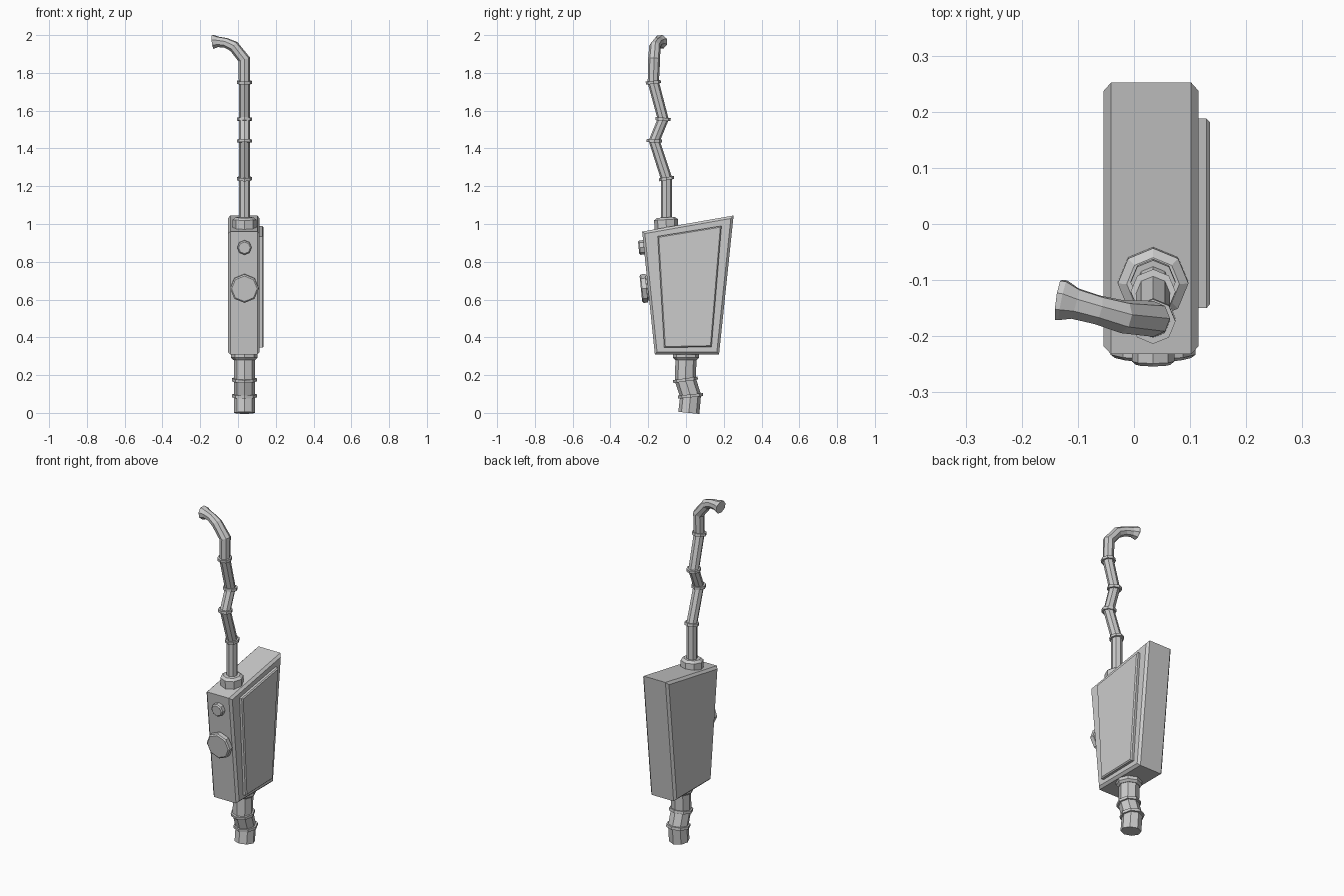
import bpy, bmesh, math
from mathutils import Vector

if "Cube" in bpy.data.objects:
    bpy.data.objects.remove(bpy.data.objects["Cube"])

CX = 0.034  # shared centre line of body and pipes


def finish(name, bm):
    bmesh.ops.recalc_face_normals(bm, faces=bm.faces[:])
    me = bpy.data.meshes.new(name)
    bm.to_mesh(me)
    bm.free()
    ob = bpy.data.objects.new(name, me)
    bpy.context.collection.objects.link(ob)
    return ob


def plate(name, profile, x0, x1, width, both):
    """Side profile (y, z) extruded along x, outline edges chamfered."""
    bm = bmesh.new()
    f = bm.faces.new([bm.verts.new((x0, y, z)) for y, z in profile])
    ext = bmesh.ops.extrude_face_region(bm, geom=[f])
    vs = [v for v in ext["geom"] if isinstance(v, bmesh.types.BMVert)]
    bmesh.ops.translate(bm, verts=vs, vec=(x1 - x0, 0, 0))
    bmesh.ops.recalc_face_normals(bm, faces=bm.faces[:])
    edges = [e for e in bm.edges
             if abs(e.verts[0].co.x - e.verts[1].co.x) < 1e-5
             and (both or abs(e.verts[0].co.x - x1) < 1e-5)]
    bmesh.ops.bevel(bm, geom=edges, offset=width, segments=1,
                    profile=0.5, affect='EDGES')
    return finish(name, bm)


def tube(name, pts, radii, sides=8):
    """Capped polygonal tube swept through points with mitred bends."""
    pts = [Vector(p) for p in pts]
    bm = bmesh.new()
    rings = []
    u = Vector((1, 0, 0))
    for i, p in enumerate(pts):
        a = (p - pts[max(i - 1, 0)]).normalized()
        b = (pts[min(i + 1, len(pts) - 1)] - p).normalized()
        t = (a + b).normalized()
        u = (u - t * u.dot(t)).normalized()
        w = t.cross(u)
        rings.append([bm.verts.new(p + radii[i] * (
            u * math.cos(k * math.tau / sides) + w * math.sin(k * math.tau / sides)))
            for k in range(sides)])
    for r, s in zip(rings, rings[1:]):
        for k in range(sides):
            n = (k + 1) % sides
            bm.faces.new((r[k], r[n], s[n], s[k]))
    bm.faces.new(rings[0][::-1])
    bm.faces.new(rings[-1])
    return finish(name, bm)


def turned(name, base, axis, steps):
    """Straight stepped part: steps are (distance along axis, radius)."""
    base, axis = Vector(base), Vector(axis).normalized()
    return tube(name, [base + axis * d for d, r in steps], [r for d, r in steps])


def joint_rings(name, pts, indices, radius, half):
    """Small collar at each bend, square to the averaged direction."""
    for n, i in enumerate(indices):
        a, p, b = (Vector(q) for q in pts[i - 1:i + 2])
        t = (p - a).normalized() + (b - p).normalized()
        turned(f"{name}_{n + 1}", p, t, [(-half, radius), (half, radius)])


# Tapered case and raised side panel
plate("case", [(-.165, .31), (.175, .31), (.252, 1.045), (-.232, .96)],
      -.054, .115, .013, True)
plate("side_panel", [(-.115, .345), (.135, .35), (.188, .99), (-.15, .935)],
      .105, .135, .006, False)

# Front knobs, square to the leaning front face
face_out = (0, -1, -.1)
turned("large_knob", (CX, -.19, .662), face_out,
       [(0, .066), (.018, .066), (.0185, .076), (.043, .076), (.049, .068)])
turned("small_knob", (CX, -.21, .878), face_out,
       [(0, .038), (.035, .038), (.041, .031)])

# Collars where the pipes enter the case
turned("top_collar", (CX, -.103, .97), (0, -.06, 1),
       [(0, .063), (.053, .063), (.065, .047)])
turned("bottom_collar", (CX, 0, .32), (0, 0, -1),
       [(0, .07), (.028, .07), (.04, .058)])

# Lower pipe
low = [(CX, .015, 0), (CX, .024, .09), (CX, -.003, .175), (CX, 0, .3)]
tube("lower_pipe", low, [.056] * 4)
joint_rings("lower_ring", low, (1, 2), .066, .008)

# Upper crooked pipe with flared mouth
up = [(CX, -.103, 1.0), (CX, -.103, 1.24), (CX, -.168, 1.44),
      (CX, -.121, 1.555), (CX, -.173, 1.75), (CX, -.169, 1.87),
      (-.022, -.165, 1.94), (-.065, -.153, 1.959),
      (-.105, -.142, 1.964), (-.127, -.136, 1.964), (-.134, -.135, 1.963)]
tube("upper_pipe", up, [.03] * 5 + [.032, .03, .027, .029, .038, .038])
joint_rings("upper_ring", up, (1, 2, 3, 4), .04, .008)
